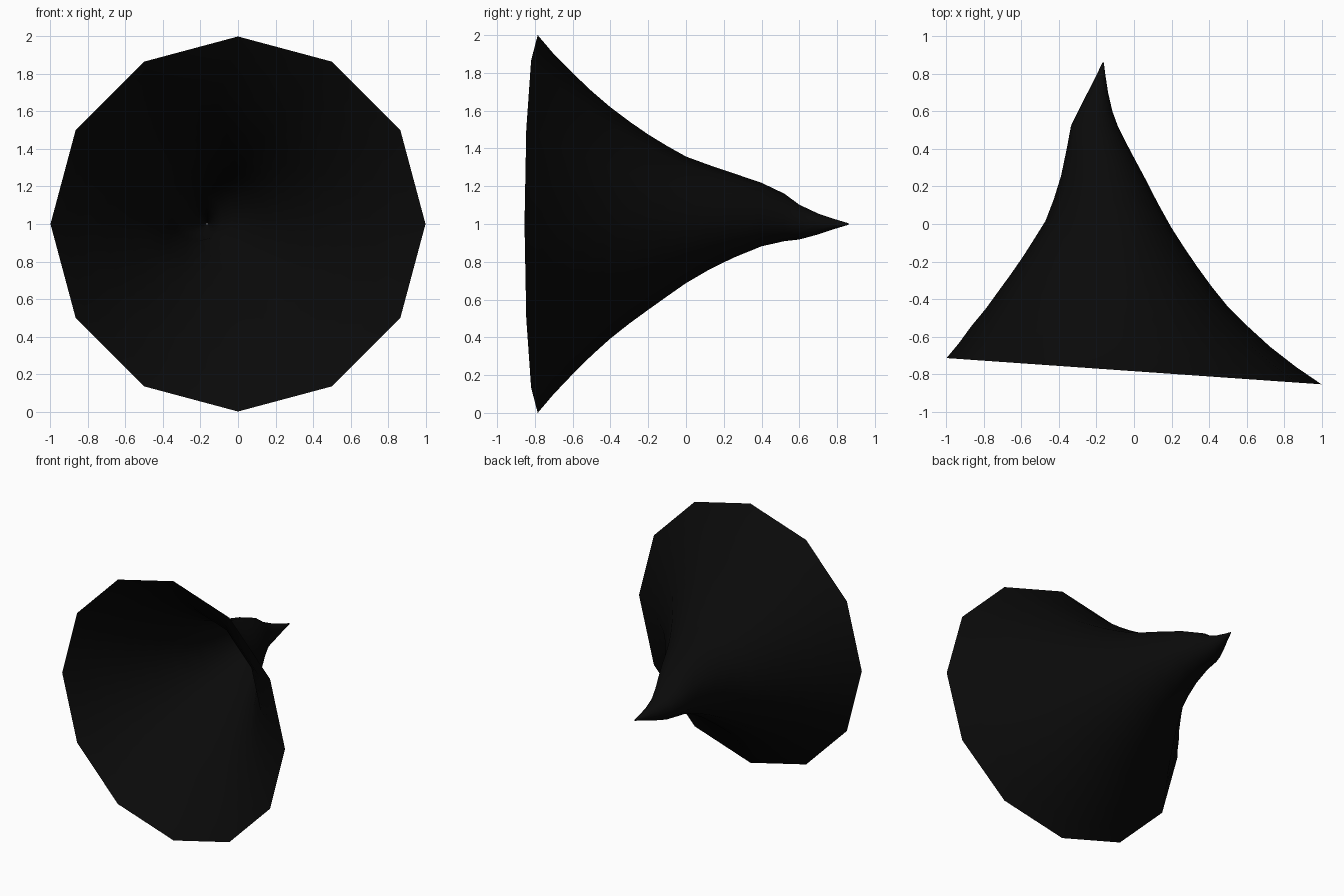
import bpy, bmesh
from math import sin, cos, pi

SIDES = 12
# Sections along the horn: centre x, centre y, centre z, radius, tilt slope
SECTIONS = [
    (0.0, -0.785, 1.0, 1.0, -0.07),
    (-0.035, -0.70, 1.0, 0.90, -0.07),
    (-0.07, -0.60, 1.002, 0.797, -0.07),
    (-0.09, -0.50, 1.004, 0.70, -0.07),
    (-0.11, -0.40, 1.006, 0.612, -0.07),
    (-0.12, -0.30, 1.008, 0.535, -0.065),
    (-0.127, -0.20, 1.01, 0.464, -0.06),
    (-0.133, -0.10, 1.015, 0.398, -0.055),
    (-0.137, 0.0, 1.022, 0.335, -0.05),
    (-0.15, 0.12, 1.035, 0.278, -0.04),
    (-0.165, 0.25, 1.045, 0.224, -0.03),
    (-0.19, 0.40, 1.05, 0.168, -0.03),
    (-0.21, 0.52, 1.035, 0.126, -0.03),
    (-0.207, 0.60, 1.01, 0.092, 0.0),
    (-0.193, 0.70, 1.0, 0.055, 0.0),
    (-0.177, 0.79, 1.0, 0.025, 0.0),
    (-0.165, 0.86, 1.0, 0.004, 0.0),
]


def section(bm, cx, cy, cz, r, tilt):
    ring = []
    for i in range(SIDES):
        a = 2 * pi * i / SIDES
        dx = r * cos(a)
        ring.append(bm.verts.new((cx + dx, cy + tilt * dx, cz + r * sin(a))))
    return ring


# Open flared horn, tapering to a tiny hole at the bent tip
bm = bmesh.new()
rings = [section(bm, *s) for s in SECTIONS]
for a, b in zip(rings, rings[1:]):
    for i in range(SIDES):
        j = (i + 1) % SIDES
        bm.faces.new((a[i], a[j], b[j], b[i]))
bmesh.ops.recalc_face_normals(bm, faces=bm.faces)
for f in bm.faces:
    f.smooth = True
mesh = bpy.data.meshes.new("flared_horn")
bm.to_mesh(mesh)
bm.free()
horn = bpy.data.objects.new("flared_horn", mesh)
bpy.context.collection.objects.link(horn)

# Near-black surface
black = bpy.data.materials.new("black")
black.diffuse_color = (0.003, 0.003, 0.003, 1)
mesh.materials.append(black)
